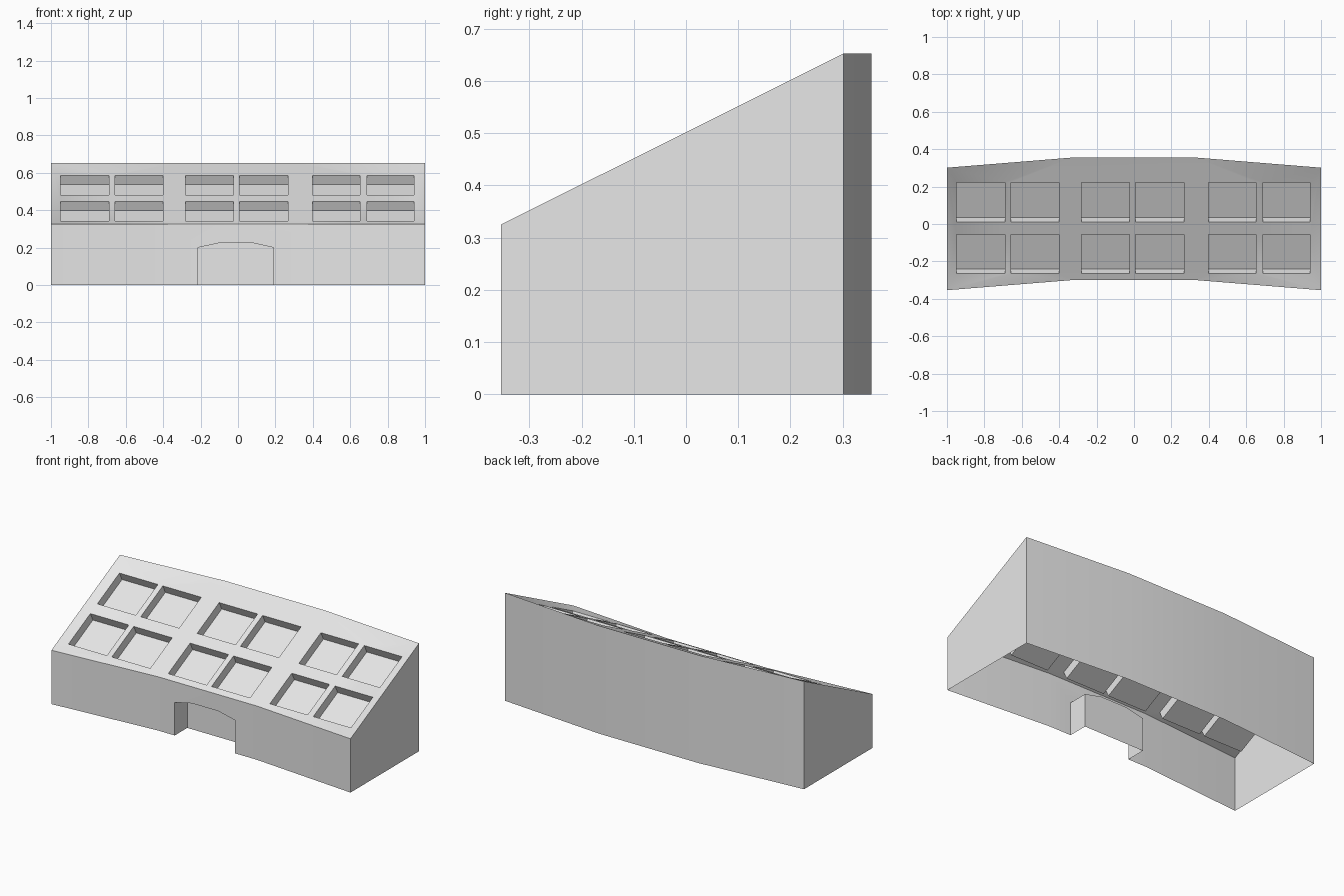
import bpy, bmesh, math
from mathutils import Vector
from mathutils.geometry import delaunay_2d_cdt

cube = bpy.data.objects.get("Cube")
if cube:
    bpy.data.objects.remove(cube, do_unlink=True)

grey = bpy.data.materials.new("light_grey")
grey.use_nodes = True
grey.diffuse_color = (0.8, 0.8, 0.8, 1)
grey.node_tree.nodes["Principled BSDF"].inputs["Base Color"].default_value = (0.8, 0.8, 0.8, 1)

BEND, FRONT, BACK = 0.333, -0.3, 0.355     # straight middle section
SWEEP = 0.054                              # how far the ends lean forward
EAVE, RIDGE = 0.325, 0.652
SLOPE = (RIDGE - EAVE) / (BACK - FRONT)


def roof_z(y):
    return EAVE + SLOPE * (y - FRONT)


def build(name, faces):
    """Make one welded, smooth-by-angle object from lists of face corners."""
    bm = bmesh.new()
    for corners in faces:
        bm.faces.new([bm.verts.new(c) for c in corners])
    bmesh.ops.remove_doubles(bm, verts=bm.verts[:], dist=0.0001)
    mesh = bpy.data.meshes.new(name)
    bm.to_mesh(mesh)
    bm.free()
    mesh.materials.append(grey)
    obj = bpy.data.objects.new(name, mesh)
    bpy.context.collection.objects.link(obj)
    bpy.ops.object.select_all(action='DESELECT')
    obj.select_set(True)
    bpy.context.view_layer.objects.active = obj
    bpy.ops.object.shade_smooth_by_angle(angle=math.radians(30))
    return obj


def recess(loop, offset, skip=()):
    """Inward-facing side walls and floor of a pocket behind an opening."""
    top = [Vector(p) for p in loop]
    low = [p + Vector(offset) for p in top]
    n = len(top)
    sides = [(top[i], top[(i + 1) % n], low[(i + 1) % n], low[i])
             for i in range(n) if i not in skip]
    return sides + [low]


# Plan outline, anticlockwise from the front left corner of the sheet
front_plan = [(-1, FRONT - SWEEP), (-BEND, FRONT), (BEND, FRONT), (1, FRONT - SWEEP)]
back_plan = [(1, BACK - SWEEP), (BEND, BACK), (-BEND, BACK), (-1, BACK - SWEEP)]
plan = front_plan + back_plan
heights = [EAVE] * 4 + [RIDGE] * 4

# Walls, with an arched notch in the middle of the front
arch = [(0.189, 0), (0.189, 0.2), (0.078, 0.225), (-0.098, 0.225), (-0.213, 0.2), (-0.213, 0)]
walls = []
for i in range(8):
    j = (i + 1) % 8
    (ax, ay), (bx, by) = plan[i], plan[j]
    notch = [(x, FRONT, z) for x, z in reversed(arch)] if i == 1 else []
    walls.append([(ax, ay, 0)] + notch +
                 [(bx, by, 0), (bx, by, heights[j]), (ax, ay, heights[i])])
build("walls", walls)

# Doorway recess, open at the floor
door_loop = [(x, FRONT, z) for x, z in arch]
build("doorway", recess(door_loop, (0, 0.12, 0), skip=(5,)))

# Window pockets, sunk square to the slope
windows = []
for pair, width in ((-0.948, 0.257), (-0.281, 0.257), (0.399, 0.252)):
    for x in (pair, pair + 0.29):
        for y0, y1 in ((-0.265, -0.056), (0.011, 0.222)):
            windows.append((x, x + width, y0, y1))

normal = Vector((0, -SLOPE, 1)).normalized()
pockets, points, edges = [], [Vector(p) for p in plan], [(i, (i + 1) % 8) for i in range(8)]
for x0, x1, y0, y1 in windows:
    rect = [(x0, y0), (x1, y0), (x1, y1), (x0, y1)]
    pockets += recess([(x, y, roof_z(y)) for x, y in rect], normal * -0.054)
    base = len(points)
    points += [Vector(p) for p in rect]
    edges += [(base + i, base + (i + 1) % 4) for i in range(4)]
build("window_recesses", pockets)

# Roof sheet around the window openings
verts, _, tris, origins, _, _ = delaunay_2d_cdt(points, edges, [], 1, 0.00001)


def roof_point(i):
    x, y = verts[i]
    source = origins[i][0]
    return (x, y, heights[source] if source < 8 else roof_z(y))


roof = []
for tri in tris:
    cx = sum(verts[i].x for i in tri) / 3
    cy = sum(verts[i].y for i in tri) / 3
    if not any(a < cx < b and c < cy < d for a, b, c, d in windows):
        roof.append([roof_point(i) for i in tri])
build("roof", roof)
